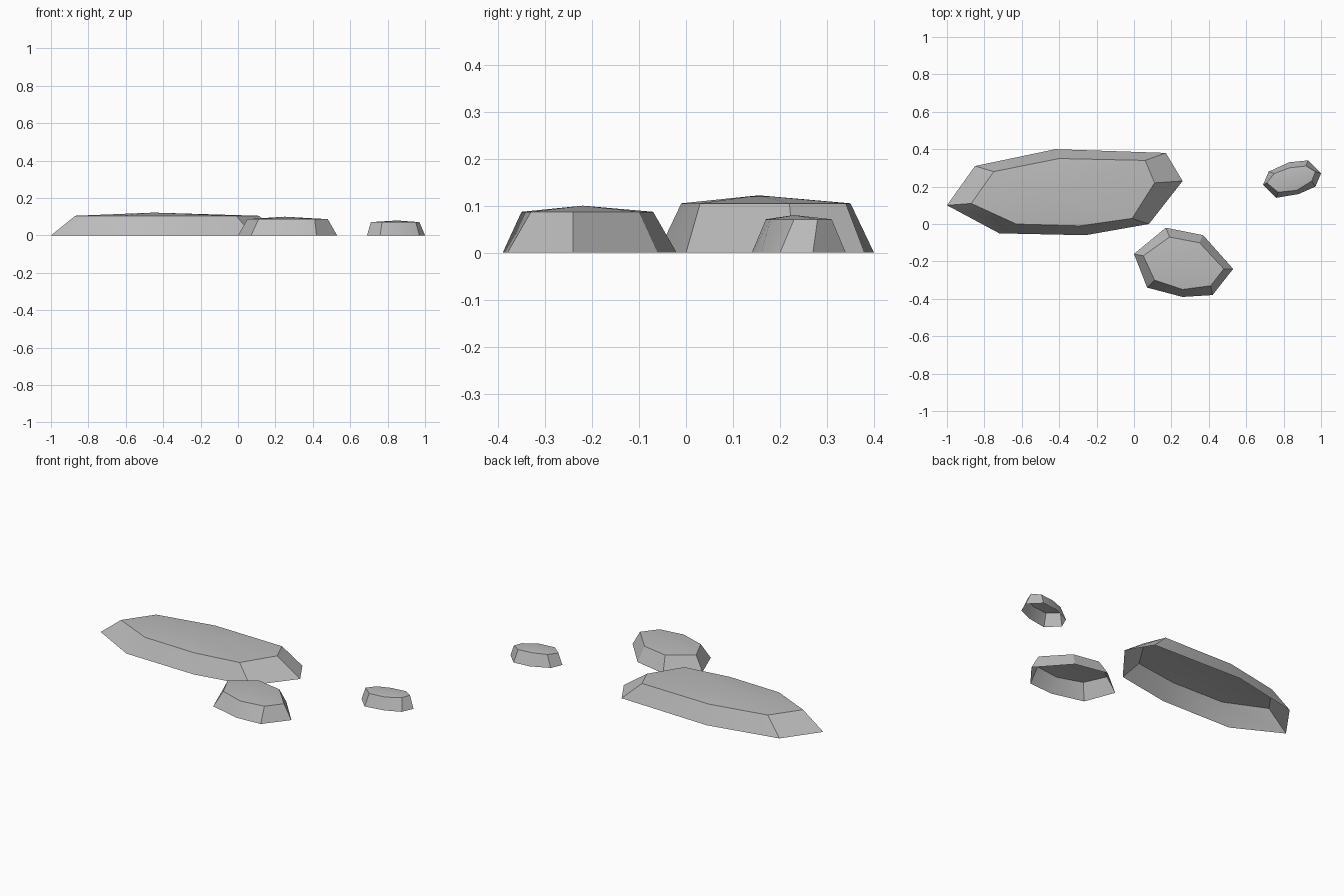
import bpy
import math
from mathutils import Vector

default_cube = bpy.data.objects.get("Cube")
if default_cube:
    bpy.data.objects.remove(default_cube, do_unlink=True)

# One plain stone colour
stone = bpy.data.materials.new("stone grey")
stone.use_nodes = True
stone_colour = (0.5, 0.5, 0.5, 1)
stone.diffuse_color = stone_colour
stone_shader = stone.node_tree.nodes["Principled BSDF"]
stone_shader.inputs["Base Color"].default_value = stone_colour
stone_shader.inputs["Roughness"].default_value = 0.9


def make_rock(name, ground_outline, rim_outline, rim_height, peak):
    """Flat rock: sloping sides, a shallow domed top and an open underside."""
    count = len(ground_outline)
    points = [Vector((x, y, 0)) for x, y in ground_outline]
    points += [Vector((x, y, rim_height)) for x, y in rim_outline]
    points.append(Vector(peak))
    peak_index = len(points) - 1

    faces = []
    for near in range(count):
        far = (near + 1) % count
        # sloping side
        faces.append((near, far, far + count, near + count))
        # wedge of the domed top
        faces.append((near + count, far + count, peak_index))

    mesh = bpy.data.meshes.new(name)
    mesh.from_pydata(points, [], faces)
    mesh.materials.append(stone)
    mesh.update()
    rock = bpy.data.objects.new(name, mesh)
    bpy.context.collection.objects.link(rock)

    # Soft shading over gentle bends, crisp edges at the rim and corners
    bpy.ops.object.select_all(action="DESELECT")
    rock.select_set(True)
    bpy.context.view_layer.objects.active = rock
    bpy.ops.object.shade_smooth_by_angle(angle=math.radians(30))
    return rock


# Outlines run counter-clockwise seen from above
make_rock(
    "large_rock",
    ground_outline=[(-1, .1), (-.72, -.05), (-.26, -.06), (.08, 0),
                    (.26, .23), (.17, .38), (-.42, .4), (-.85, .31)],
    rim_outline=[(-.87, .11), (-.63, 0), (-.29, -.01), (-.01, .03),
                 (.11, .22), (.06, .34), (-.4, .35), (-.75, .28)],
    rim_height=.105,
    peak=(-.45, .155, .122),
)

make_rock(
    "medium_rock",
    ground_outline=[(0, -.16), (.07, -.34), (.26, -.39), (.42, -.38),
                    (.53, -.24), (.37, -.06), (.17, -.02)],
    rim_outline=[(.05, -.17), (.11, -.3), (.26, -.35), (.41, -.33),
                 (.48, -.24), (.35, -.1), (.19, -.07)],
    rim_height=.087,
    peak=(.25, -.22, .1),
)

make_rock(
    "small_rock",
    ground_outline=[(.69, .21), (.76, .14), (.88, .16), (.97, .2),
                    (1, .27), (.93, .34), (.83, .33), (.72, .28)],
    rim_outline=[(.71, .22), (.77, .17), (.87, .18), (.95, .23),
                 (.97, .28), (.92, .31), (.83, .3), (.75, .27)],
    rim_height=.071,
    peak=(.85, .23, .08),
)
